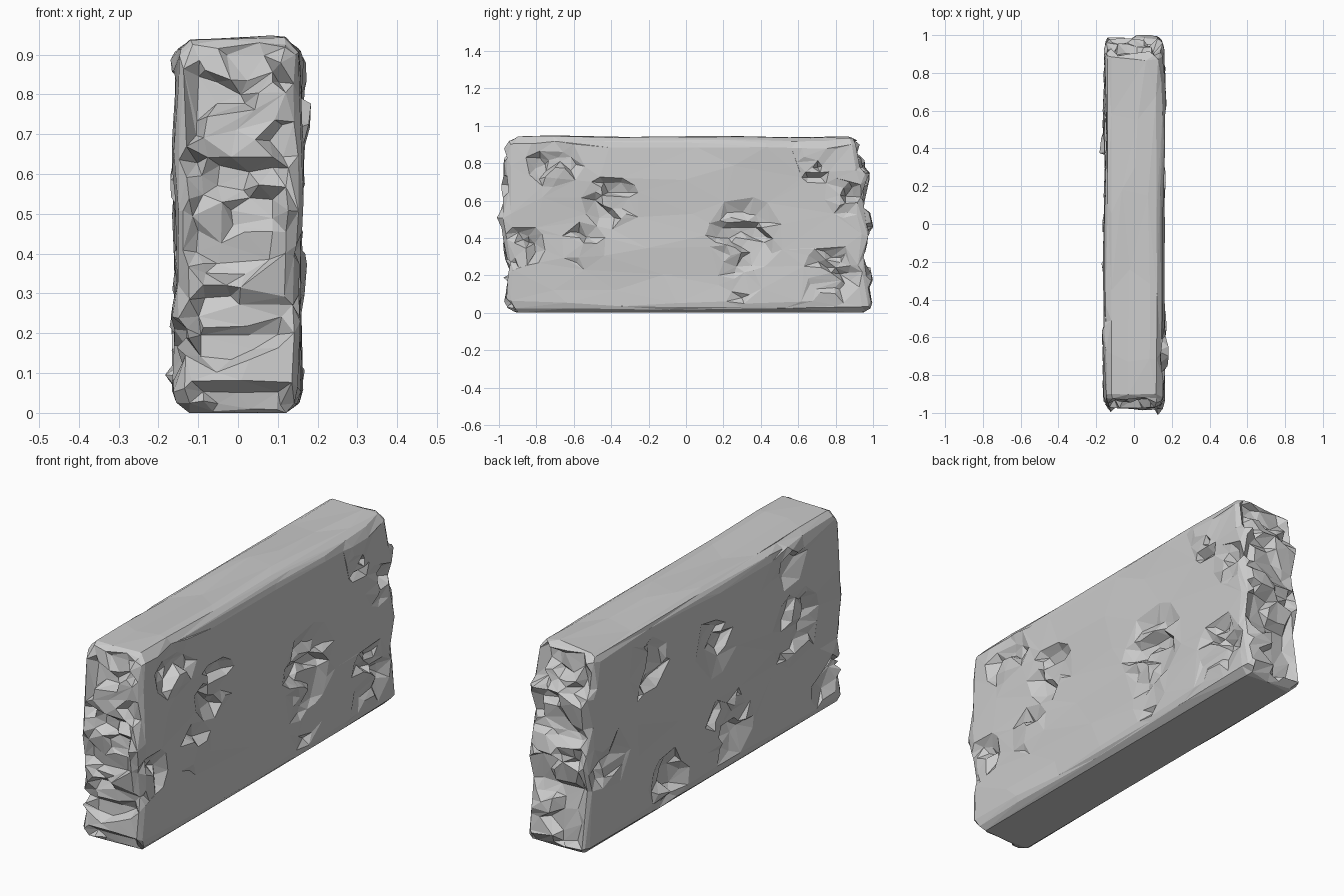
import bpy, bmesh, random
from mathutils import Vector, noise

random.seed(4)
old = bpy.data.objects.get("Cube")
if old:
    bpy.data.objects.remove(old, do_unlink=True)

HX, HY, H = 0.157, 0.965, 0.938

# End outlines: (height, reach along y)
FRONT = [(0, .95), (.08, .98), (.3, .96), (.5, 1.0), (.62, .97), (.8, .975), (.95, .95)]
BACK = [(0, .99), (.06, 1.0), (.3, .965), (.42, .995), (.6, .955), (.74, .985), (.78, .94), (.95, .92)]

# Chipped areas on the two broad faces: (y, z, radius)
LEFT_CHIPS = [(.32, .42, .2), (.3, .18, .13), (.78, .2, .16), (.68, .82, .13), (-.7, .8, .15),
              (-.55, .36, .12), (-.88, .35, .12), (.85, .62, .1), (-.4, .6, .15)]
RIGHT_CHIPS = [(0, .65, .15), (-.55, .85, .14), (-.85, .18, .15), (.35, .12, .15), (-.1, .22, .18),
               (.5, .72, .15), (-.6, .5, .18), (.8, .4, .15)]


def lerp_table(table, t):
    for (a, u), (b, v) in zip(table, table[1:]):
        if t <= b:
            return u + (v - u) * max(0, t - a) / (b - a)
    return table[-1][1]


def rounded(p, half, r):
    """Pull a box point onto a box with rounded edges."""
    core = Vector([max(-(h - r), min(h - r, c)) for c, h in zip(p, half)])
    d = p - core
    return (core + d.normalized() * r, d.normalized()) if d.length > 1e-6 else (p, d)


def chip_amount(p):
    if abs(p.y) > .88 and abs(p.x) < .14:
        return .8
    spots = LEFT_CHIPS if p.x > 0 else RIGHT_CHIPS
    return max(max(0, 1 - ((p.y - y) ** 2 + (p.z - z) ** 2) / r ** 2) for y, z, r in spots)


# Dense block made from a subdivided box
bm = bmesh.new()
bmesh.ops.create_cube(bm, size=2)
for axis, cuts in ((0, 9), (1, 71), (2, 35)):
    for i in range(1, cuts):
        co, no = Vector(), Vector()
        co[axis], no[axis] = -1 + 2 * i / cuts, 1
        bmesh.ops.bisect_plane(bm, geom=bm.verts[:] + bm.edges[:] + bm.faces[:],
                               plane_co=co, plane_no=no)

half = Vector((HX, HY, H / 2))
for v in bm.verts:
    p = Vector([c * h for c, h in zip(v.co, half)])
    p, n = rounded(p, half, .055)
    p.z += H / 2
    # Uneven ends
    ends = BACK if p.y > 0 else FRONT
    p.y *= lerp_table(ends, p.z) / HY
    # Broad waviness, then layered ledges and angular chips
    s = Vector((p.x * 4, p.y * 2.2, p.z * 4))
    wave = noise.noise(s) * .014
    q = Vector((p.x * 9, p.y * 7 + p.z * 3, p.z * 13))
    cell = noise.cell(q + noise.noise_vector(q * .6) * .8) - .5
    chip = chip_amount(p) * (cell * .045 - .004)
    side = max(abs(n.x), abs(n.y))
    if n.z > .9:
        p.z += noise.noise(Vector((p.x * 5, p.y * 2, 3))) * .012
    elif n.z > -.9:
        p += Vector((n.x, n.y, 0)) * (wave + chip) * side
    # Level underside
    if n.z < -.9:
        p.z = 0
    v.co = p

bmesh.ops.triangulate(bm, faces=bm.faces[:])
mesh = bpy.data.meshes.new("rock_wall")
bm.to_mesh(mesh)
bm.free()
wall = bpy.data.objects.new("rock_wall", mesh)
bpy.context.collection.objects.link(wall)

# Irregular flat facets
facets = wall.modifiers.new("facets", "DECIMATE")
facets.ratio = .11

# Plain stone colour
stone = bpy.data.materials.new("stone_grey")
stone.use_nodes = True
colour = (.6, .6, .6, 1)
stone.diffuse_color = colour
stone.node_tree.nodes["Principled BSDF"].inputs["Base Color"].default_value = colour
mesh.materials.append(stone)
